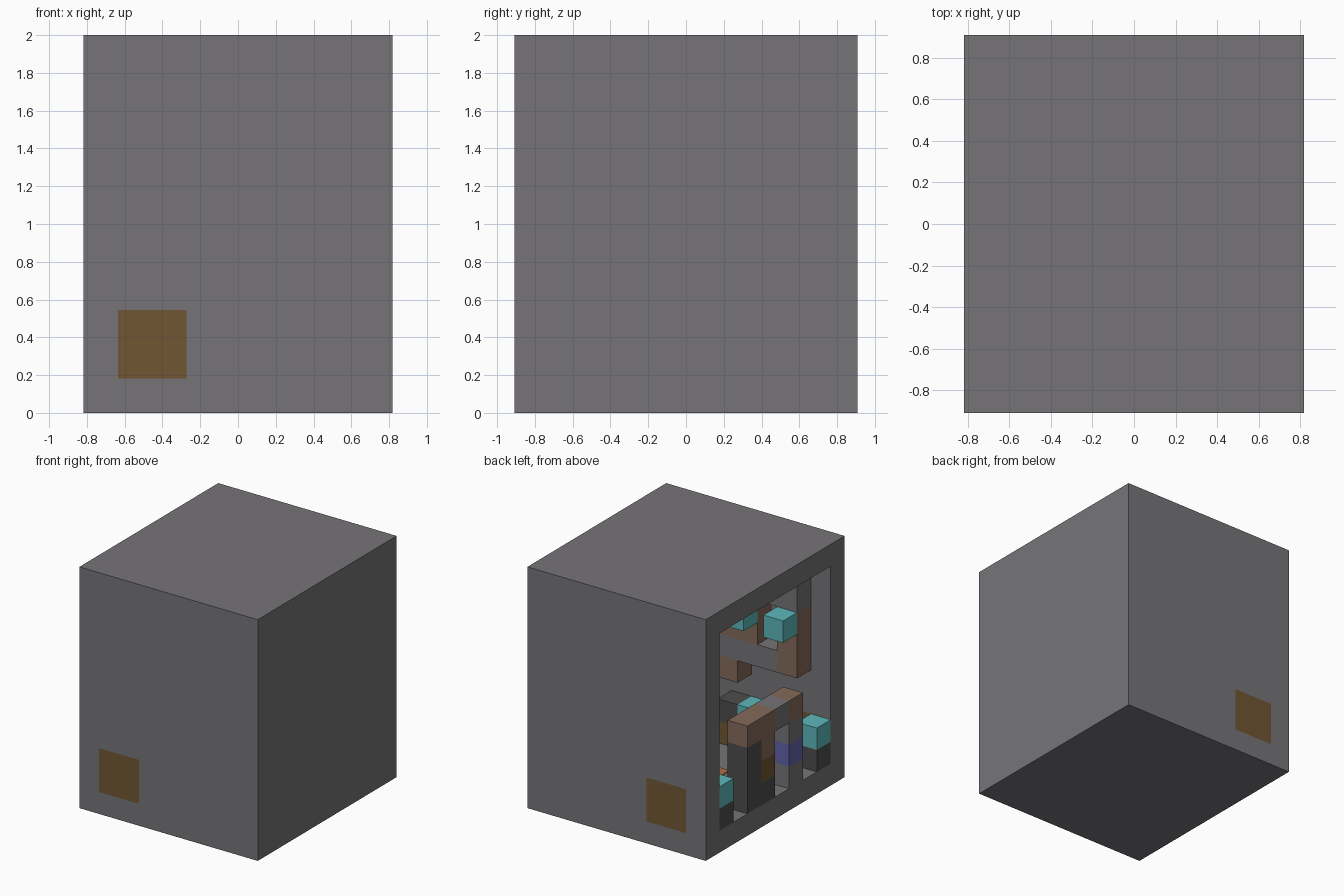
import bpy
import bmesh
from mathutils import Matrix, Vector

if "Cube" in bpy.data.objects:
    bpy.data.objects.remove(bpy.data.objects["Cube"], do_unlink=True)

U = 2 / 11              # edge of one block
NX, NY, NZ = 9, 10, 11  # size of the room in blocks


def material(name, r, g, b):
    m = bpy.data.materials.new(name)
    m.use_nodes = True
    m.diffuse_color = (r, g, b, 1)
    m.node_tree.nodes["Principled BSDF"].inputs["Base Color"].default_value = (r, g, b, 1)
    return m


STONE = material("stone grey", .18, .175, .185)
DARK = material("dark stone", .075, .075, .075)
WOOD = material("brown wood", .23, .145, .1)
GOLD = material("golden oak", .165, .093, .033)
CYAN = material("cyan lamp", .11, .48, .5)
PURPLE = material("violet glass", .125, .125, .42)
RUST = material("rust rug", .4, .16, .07)


def block(name, mat, i, j, k, di=1, dj=1, dk=1):
    """Box in block units: i from -x, j from the back wall forward, k upward."""
    lo = Vector((i - NX / 2, NY / 2 - j - dj, k))
    size = Vector((di, dj, dk))
    bm = bmesh.new()
    bmesh.ops.create_cube(bm, size=1, matrix=Matrix.Translation((lo + size / 2) * U)
                          @ Matrix.Diagonal((*(size * U), 1)))
    me = bpy.data.meshes.new(name)
    bm.to_mesh(me)
    bm.free()
    me.materials.append(mat)
    ob = bpy.data.objects.new(name, me)
    bpy.context.collection.objects.link(ob)
    return ob


def cut(target, cutter):
    mod = target.modifiers.new("cut", "BOOLEAN")
    mod.operation = "DIFFERENCE"
    mod.solver = "EXACT"
    mod.object = cutter
    bpy.context.view_layer.objects.active = target
    bpy.ops.object.modifier_apply(modifier=mod.name)
    bpy.data.objects.remove(cutter, do_unlink=True)


# Hollow shell, open on the -x side, with door holes front and back
shell = block("room_shell", STONE, 0, 0, 0, NX, NY, NZ)
cut(shell, block("cavity", STONE, -1, 1, 1, NX, NY - 2, NZ - 2))
cut(shell, block("door_hole", STONE, 1, -1, 1, 2, NY + 2, 2))

# Doors filling the holes, lamps on posts beside them
for side, wall_j, lamp_j in (("back", 0, 1), ("front", NY - 1, NY - 2)):
    block(side + "_door", GOLD, 1, wall_j, 1, 2, 1, 2)
    for i in (0, 3):
        block(f"{side}_lamp_post_{i}", DARK, i, lamp_j, 1)
        block(f"{side}_lamp_{i}", CYAN, i, lamp_j, 2)
    block(side + "_chest", GOLD, 4, lamp_j, 1)
    block(side + "_chest_top", DARK, 4, lamp_j, 2)

# Entry portal in the open side
block("portal_pillar", DARK, 0, 3, 1, dk=3)
block("portal_side_base", DARK, 0, 4, 1)
block("portal_side_panel", GOLD, 0, 4, 2)
block("portal_side_top", WOOD, 0, 4, 3)
block("portal_lintel_back", WOOD, 0, 3, 4, dj=2)
block("portal_keystone", STONE, 0, 5, 4)
block("portal_lintel_front", WOOD, 0, 6, 4)
block("portal_jamb_base", STONE, 0, 6, 1)
block("portal_jamb_glass", PURPLE, 0, 6, 2)
block("portal_jamb_top", STONE, 0, 6, 3)

# Upper gallery wall along the front, with a window between two lamps
block("gallery_corner_post", WOOD, 1, 8, 5, dk=3)
block("gallery_beam", STONE, 2, 8, 5, di=6)
block("gallery_panel", WOOD, 3, 8, 6, di=2, dk=2)
block("gallery_end_wall", STONE, 5, 8, 6, di=3, dk=2)
block("gallery_top", STONE, 1, 8, 8, di=7, dk=2)
block("gallery_bracket", WOOD, 4, 8, 4)
for i in (1, 3):
    block(f"gallery_lamp_{i}", CYAN, i, 7, 7)

# Rug on the floor
block("rug", RUST, 3, 4, 1, di=4, dj=2, dk=.04)
